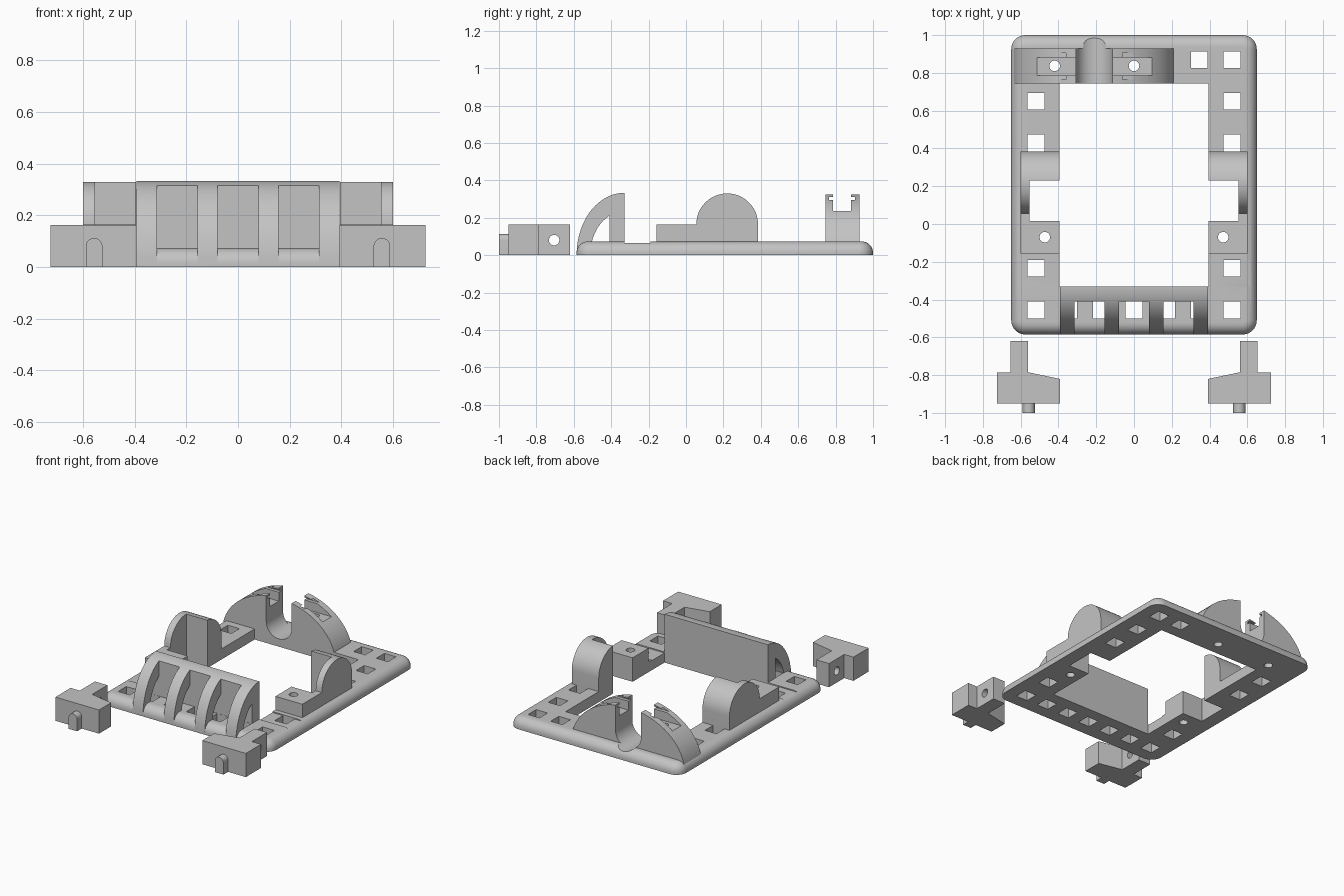
import bpy, bmesh
from math import sin, cos, pi, radians

cube = bpy.data.objects.get("Cube")
if cube:
    bpy.data.objects.remove(cube, do_unlink=True)

grey = bpy.data.materials.new("plain grey")
grey.use_nodes = True
colour = (0.55, 0.55, 0.55, 1)
grey.diffuse_color = colour
grey.node_tree.nodes["Principled BSDF"].inputs["Base Color"].default_value = colour


def finish(bm, name):
    bmesh.ops.recalc_face_normals(bm, faces=bm.faces)
    mesh = bpy.data.meshes.new(name)
    bm.to_mesh(mesh)
    bm.free()
    obj = bpy.data.objects.new(name, mesh)
    obj.data.materials.append(grey)
    bpy.context.collection.objects.link(obj)
    return obj


def prism(name, points, axis, lo, hi):
    """Extrude a 2D profile along an axis; the profile uses the other two in order."""
    bm = bmesh.new()
    verts = []
    for a, b in points:
        co = [a, b]
        co.insert("xyz".index(axis), lo)
        verts.append(bm.verts.new(co))
    face = bm.faces.new(verts)
    new = bmesh.ops.extrude_face_region(bm, geom=[face])["geom"]
    shift = [hi - lo if c == axis else 0 for c in "xyz"]
    bmesh.ops.translate(bm, vec=shift, verts=[v for v in new if isinstance(v, bmesh.types.BMVert)])
    return finish(bm, name)


def box(name, x, y, z):
    return prism(name, [(x[0], y[0]), (x[1], y[0]), (x[1], y[1]), (x[0], y[1])], "z", *z)


def arc(cx, cy, rx, ry, start, end, n=24):
    return [(cx + rx * cos(radians(start + (end - start) * i / n)),
             cy + ry * sin(radians(start + (end - start) * i / n))) for i in range(n + 1)]


def rod(cx, cy, r, axis, lo, hi):
    return prism("cutter", arc(cx, cy, r, r, 0, 360)[:-1], axis, lo, hi)


def activate(obj):
    bpy.ops.object.select_all(action="DESELECT")
    obj.select_set(True)
    bpy.context.view_layer.objects.active = obj


def cut(obj, cutter, operation="DIFFERENCE"):
    activate(obj)
    mod = obj.modifiers.new("cut", "BOOLEAN")
    mod.operation, mod.solver, mod.object = operation, "EXACT", cutter
    bpy.ops.object.modifier_apply(modifier=mod.name)
    bpy.data.objects.remove(cutter, do_unlink=True)


THROUGH = (-0.1, 0.6)
SIDES = (-1, 1)

# Base frame with rounded corners and a rounded upper rim
bm = bmesh.new()
bmesh.ops.create_cube(bm, size=1)
for v in bm.verts:
    v.co = (v.co.x * 1.3, v.co.y * 1.585 + 0.2075, (v.co.z + 0.5) * 0.073)
upright = [e for e in bm.edges if abs(e.verts[0].co.z - e.verts[1].co.z) > 0.01]
bmesh.ops.bevel(bm, geom=upright, offset=0.075, segments=8, profile=0.5, affect="EDGES")
rim = [e for e in bm.edges if all(v.co.z > 0.07 for v in e.verts)]
bmesh.ops.bevel(bm, geom=rim, offset=0.06, segments=8, profile=0.5, affect="EDGES")
frame = finish(bm, "base_frame")
cut(frame, box("cutter", (-0.395, 0.395), (-0.33, 0.745), THROUGH))
cut(frame, box("cutter", (-1, 1), (-0.33, -0.19), (0.066, 0.2)))

# Square lattice holes around the frame
step_x, step_y, half = 0.173, 0.221, 0.044
spots = [(i * step_x, -0.455) for i in range(-3, 4)]
spots += [(s * 3 * step_x, -0.455 + j * step_y) for s in SIDES for j in (1, 4, 5)]
spots += [(2 * step_x, 0.87), (3 * step_x, 0.87)]
for x, y in spots:
    cut(frame, box("cutter", (x - half, x + half), (y - half, y + half), THROUGH))

# Side holders: a low block that rises into a half-round cheek
parts = [frame]
for s, label in ((-1, "right"), (1, "left")):
    profile = [(-0.157, 0.03), (-0.157, 0.165)] + arc(0.22, 0.165, 0.165, 0.165, 180, 0) + [(0.385, 0.03)]
    holder = prism(label + "_side_holder", profile, "x", *sorted((s * 0.395, s * 0.6)))
    for obj in (holder, frame):
        cut(obj, box("cutter", sorted((s * 0.3, s * 0.553)), (0.017, 0.23), THROUGH))
        cut(obj, rod(s * 0.472, -0.07, 0.028, "z", *THROUGH))
    parts.append(holder)

# Front guard: upright panel with curved open ribs
profile = arc(-0.33, 0, 0.255, 0.333, 178, 90)
profile += [(-0.33, 0.01), (-0.41, 0.01)] + arc(-0.33, 0, 0.182, 0.234, 116, 177)
guard = prism("front_guard", profile, "x", -0.393, 0.393)
for x in (-0.235, 0, 0.235):
    cut(guard, box("cutter", (x - 0.079, x + 0.079), (-0.7, -0.41), THROUGH))
parts.append(guard)

# Rear arch with a U-shaped cradle, a long pocket, a thin side groove and screw holes
mid = -0.21
arch = prism("rear_arch", arc(mid, 0, 0.43, 0.333, 178, 2, 40), "y", 0.745, 0.928)
cut(arch, box("cutter", (-1, 1), (0.787, 0.882), (0.235, 0.6)))
cut(arch, box("cutter", (-1, 1), (0.765, 0.904), (0.296, 0.312)))
for obj in (arch, frame):
    slot = arc(mid, 0.15, 0.097, 0.097, 180, 360) + [(mid + 0.097, 0.6), (mid - 0.097, 0.6)]
    cut(obj, prism("cutter", slot, "y", 0.7, 1.1))
    for x in (mid - 0.21, mid + 0.21):
        cut(obj, rod(x, 0.837, 0.028, "z", *THROUGH))
parts.append(arch)

# Two loose latches with a cross hole and a rounded front pin
outline = [(0.725, -0.95), (0.393, -0.95), (0.393, -0.82), (0.56, -0.785),
           (0.56, -0.62), (0.655, -0.62), (0.655, -0.785), (0.725, -0.785)]
for s, label in ((-1, "right"), (1, "left")):
    latch = prism(label + "_latch", [(s * x, y) for x, y in outline], "z", 0, 0.163)
    cut(latch, rod(-0.705, 0.08, 0.028, "x", *sorted((s * 0.5, s * 0.7))))
    pin = arc(s * 0.557, 0.08, 0.032, 0.032, 0, 180, 16) + [(s * 0.557 - 0.032, 0), (s * 0.557 + 0.032, 0)]
    parts += [latch, prism(label + "_latch_pin", pin, "y", -1, -0.94)]

for obj in parts:
    activate(obj)
    bpy.ops.object.shade_smooth_by_angle(angle=radians(30))
